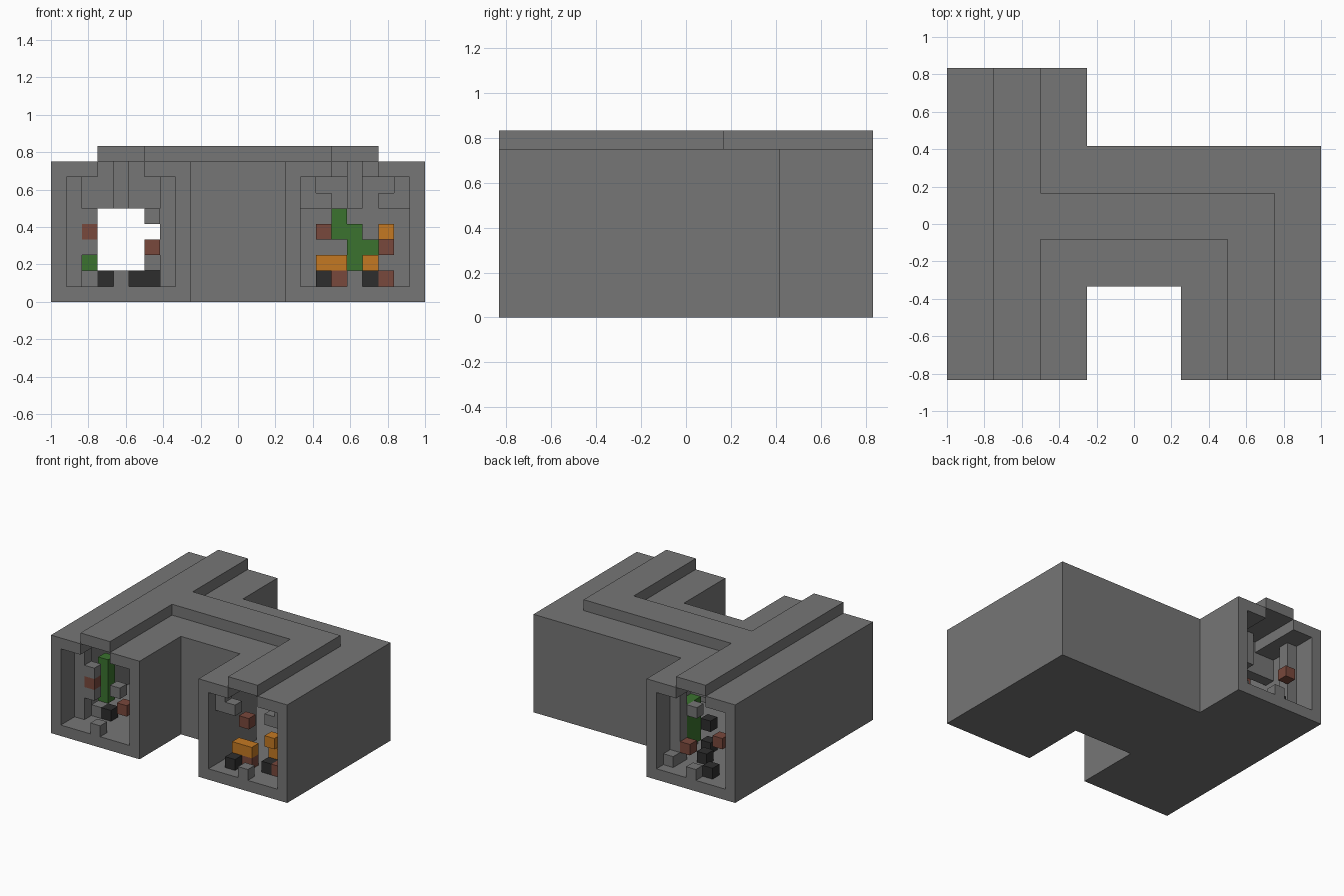
import bpy
import bmesh
from mathutils import Vector

UNIT = 1 / 12  # one block

default = bpy.data.objects.get("Cube")
if default:
    bpy.data.objects.remove(default, do_unlink=True)


def material(name, color):
    mat = bpy.data.materials.new(name)
    mat.use_nodes = True
    mat.diffuse_color = (*color, 1)
    node = next(n for n in mat.node_tree.nodes if n.type == "BSDF_PRINCIPLED")
    node.inputs["Base Color"].default_value = (*color, 1)
    node.inputs["Roughness"].default_value = 0.9
    return mat


STONE = material("stone_grey", (0.18, 0.18, 0.18))
COAL = material("coal_black", (0.027, 0.027, 0.027))
MOSS = material("moss_green", (0.043, 0.17, 0.028))
RUST = material("rust_brown", (0.19, 0.065, 0.045))
AMBER = material("amber_orange", (0.55, 0.19, 0.016))


def finish(name, bm, mat):
    bmesh.ops.recalc_face_normals(bm, faces=bm.faces[:])
    bmesh.ops.scale(bm, vec=(UNIT,) * 3, verts=bm.verts[:])
    mesh = bpy.data.meshes.new(name)
    bm.to_mesh(mesh)
    bm.free()
    mesh.materials.append(mat)
    obj = bpy.data.objects.new(name, mesh)
    bpy.context.collection.objects.link(obj)
    return obj


def passage(name, inset, extend, bottom, top):
    """Branching corridor plan, inset from the outer walls, extruded upward."""
    near, far = -10 - extend, 10 + extend
    left, left_in = -12 + inset, -3 - inset
    right_in, right = 3 + inset, 12 - inset
    front, back = -4 + inset, 5 - inset
    plan = [(left, near), (left_in, near), (left_in, front), (right_in, front),
            (right_in, near), (right, near), (right, back), (left_in, back),
            (left_in, far), (left, far)]
    bm = bmesh.new()
    face = bm.faces.new([bm.verts.new((x, y, bottom)) for x, y in plan])
    ext = bmesh.ops.extrude_face_region(bm, geom=[face])
    verts = [v for v in ext["geom"] if isinstance(v, bmesh.types.BMVert)]
    bmesh.ops.translate(bm, vec=(0, 0, top - bottom), verts=verts)
    return finish(name, bm, STONE)


def boxes(name, mat, items):
    """Each item is a low corner, optionally followed by a size in blocks."""
    bm = bmesh.new()
    for x, y, z, *size in items:
        size = Vector(size or (1, 1, 1))
        made = bmesh.ops.create_cube(bm, size=1)["verts"]
        bmesh.ops.scale(bm, vec=size, verts=made)
        bmesh.ops.translate(bm, vec=Vector((x, y, z)) + size / 2, verts=made)
    return finish(name, bm, mat)


# Hollow corridor walls, open at three ends
shell = passage("corridor_shell", 0, 0, 0, 9)
cutters = [passage("corridor_cutter", 1, 1, 1, 8),
           passage("ceiling_slot_cutter", 3, 1, 7.5, 9.5)]
for cutter in cutters:
    cutter.hide_render = True
    mod = shell.modifiers.new("hollow", "BOOLEAN")
    mod.operation, mod.solver, mod.object = "DIFFERENCE", "EXACT", cutter
bpy.context.view_layer.update()
graph = bpy.context.evaluated_depsgraph_get()
hollow = bpy.data.meshes.new_from_object(shell.evaluated_get(graph))
shell.modifiers.clear()
shell.data = hollow
for cutter in cutters:
    bpy.data.objects.remove(cutter, do_unlink=True)

# Raised roof ridge covering the ceiling slot
passage("roof_ridge", 3, 0, 9, 10)

# Support ribs inside both ends of the long arm
ribs = []
for y in (-8, 7):
    ribs += [(x, y, 1, 1, 1, 7) for x in (-11, -5)]
boxes("support_ribs", STONE, ribs)

# Lintels across the middle, with a hanging centre post
boxes("middle_lintel", STONE, [(-11, y, 6, 7, 1, 3) for y in (-4, 4)])
boxes("hanging_posts", STONE, [(x, y, 6, 1, 1, 3)
                               for x, y in ((-8, -5), (-8, 5), (7, -5))])

# Stepped ceiling brackets in the short arm, mirrored about its centre
brackets = []
for wall, shelf in ((4, 4), (10, 9)):
    brackets += [(shelf, -9, 6, 2, 1, 1), (wall, -9, 7)]
boxes("ceiling_brackets", STONE, brackets)

# Loose stone blocks on the floor and walls
boxes("stone_blocks", STONE, [
    (-8, -10, 1), (-8, 9, 1), (7, -10, 1), (-5, 8, 1), (-6, -10, 5),
    (-6, -7, 2), (-10, -8, 3), (-10, -8, 5), (-10, -7, 1), (-6, 6, 5)])

# Coloured rubble in each arm
boxes("coal_blocks", COAL, [
    (-9, -7, 1), (-7, -4, 1), (-6, -4, 1), (-9, 8, 1), (-7, 6, 1),
    (-6, 4, 1), (-6, 4, 3), (5, -9, 1), (8, -8, 1)])
boxes("rust_blocks", RUST, [
    (-10, -8, 4), (-6, -9, 3), (-10, 8, 4), (-6, 7, 2),
    (5, -7, 4), (9, -7, 3), (6, -8, 1), (9, -8, 1)])
boxes("amber_blocks", AMBER, [
    (9, -9, 4), (9, -6, 3), (8, -7, 2), (5, -8, 2, 2, 1, 1)])

# Climbing moss
boxes("moss_growth", MOSS, [
    (-10, -6, 2, 1, 1, 4), (-5, 5, 2, 1, 2, 4),
    (6, -4, 4, 1, 1, 2), (7, -4, 2, 1, 1, 3), (8, -4, 3)])
